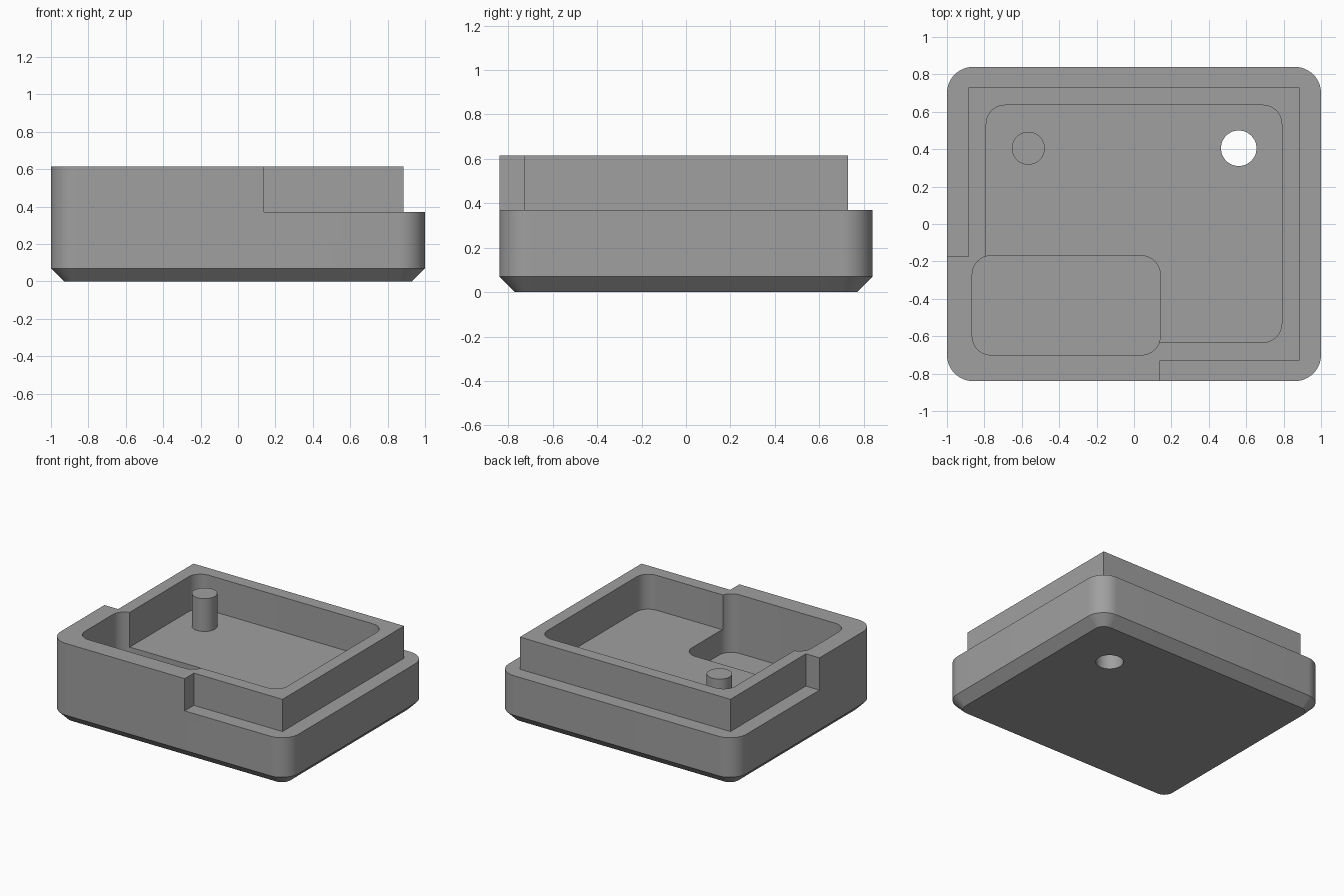
import bpy, bmesh, math

if "Cube" in bpy.data.objects:
    bpy.data.objects.remove(bpy.data.objects["Cube"])

grey = bpy.data.materials.new("grey plastic")
grey.diffuse_color = (0.35, 0.35, 0.35, 1)
grey.use_nodes = True
grey.node_tree.nodes["Principled BSDF"].inputs["Base Color"].default_value = grey.diffuse_color


def rounded_rect(x0, y0, x1, y1, r, steps=12):
    """Counter-clockwise outline of a rectangle with round corners."""
    pts = []
    corners = [(x1 - r, y1 - r), (x0 + r, y1 - r), (x0 + r, y0 + r), (x1 - r, y0 + r)]
    for i, (cx, cy) in enumerate(corners):
        for k in range(steps + 1):
            a = math.radians(90) * (i + k / steps)
            pts.append((cx + r * math.cos(a), cy + r * math.sin(a)))
    return pts


def circle(cx, cy, r, n=48):
    return [(cx + r * math.cos(2 * math.pi * i / n), cy + r * math.sin(2 * math.pi * i / n))
            for i in range(n)]


def loft(name, layers):
    """Solid through stacked outlines, given as (z, points)."""
    bm = bmesh.new()
    rings = [[bm.verts.new((x, y, z)) for x, y in pts] for z, pts in layers]
    n = len(rings[0])
    for a, b in zip(rings, rings[1:]):
        for i in range(n):
            j = (i + 1) % n
            bm.faces.new((a[i], a[j], b[j], b[i]))
    bm.faces.new(rings[0][::-1])
    bm.faces.new(rings[-1])
    bmesh.ops.recalc_face_normals(bm, faces=bm.faces)
    mesh = bpy.data.meshes.new(name)
    bm.to_mesh(mesh)
    bm.free()
    mesh.materials.append(grey)
    obj = bpy.data.objects.new(name, mesh)
    bpy.context.collection.objects.link(obj)
    return obj


def prism(name, pts, z0, z1):
    return loft(name, [(z0, pts), (z1, pts)])


def combine(target, tool, operation):
    """Apply a boolean and drop the tool."""
    mod = target.modifiers.new(operation, 'BOOLEAN')
    mod.operation, mod.object, mod.solver = operation, tool, 'EXACT'
    bpy.context.view_layer.objects.active = target
    bpy.ops.object.modifier_apply(modifier=mod.name)
    bpy.data.objects.remove(tool)


# Rounded case with a chamfered bottom edge
W, D, H, C = 1.0, 0.84, 0.615, 0.07
outer = rounded_rect(-W, -D, W, D, 0.14)
base = rounded_rect(-W + C, -D + C, W - C, D - C, 0.07)
case = loft("case", [(0, base), (C, outer), (H, outer)])

# Ledge around the rim, leaving the front left corner full width
ledge = [(-1.2, -0.175), (-0.885, -0.175), (-0.885, 0.73), (0.885, 0.73), (0.885, -0.73),
         (0.14, -0.73), (0.14, -1.2), (1.2, -1.2), (1.2, 1.2), (-1.2, 1.2)]
combine(case, prism("ledge_cutter", ledge, 0.37, 0.9), 'DIFFERENCE')

# Main cavity, deeper corner pocket and round hole through the floor
combine(case, prism("cavity_cutter", rounded_rect(-0.79, -0.633, 0.79, 0.635, 0.1), 0.35, 0.9), 'DIFFERENCE')
combine(case, prism("pocket_cutter", rounded_rect(-0.865, -0.7, 0.14, -0.17, 0.1), 0.17, 0.9), 'DIFFERENCE')
combine(case, prism("hole_cutter", circle(0.56, 0.405, 0.095), -0.2, 0.9), 'DIFFERENCE')

# Locating pin standing on the cavity floor
pin = prism("pin", circle(-0.565, 0.405, 0.088), 0.30, 0.60)
combine(case, pin, 'UNION')

bpy.ops.object.select_all(action='DESELECT')
case.select_set(True)
bpy.context.view_layer.objects.active = case
bpy.ops.object.shade_smooth_by_angle(angle=math.radians(30))
